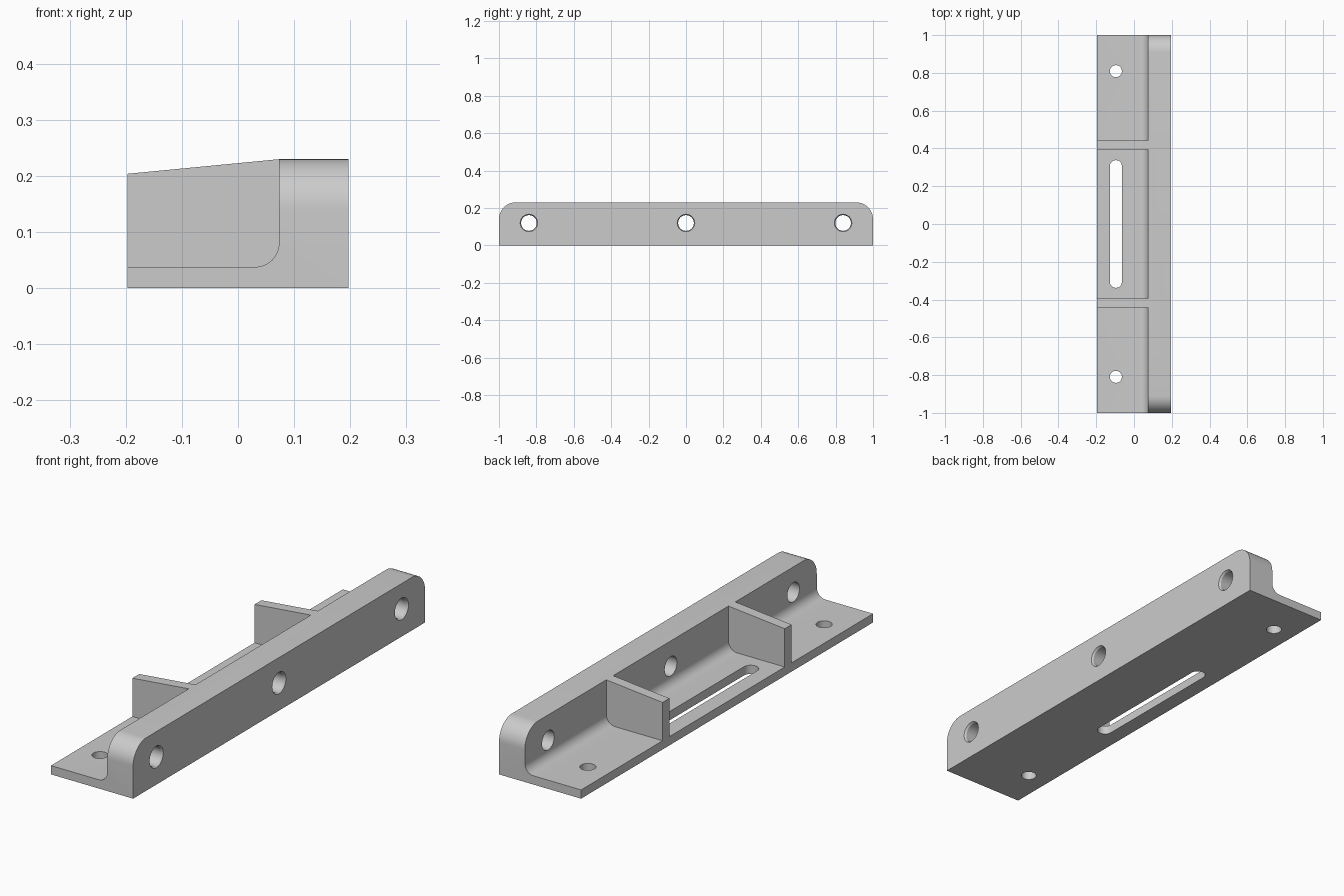
import bpy
import bmesh
from math import pi, cos, sin, radians
from mathutils import Vector

cube = bpy.data.objects.get("Cube")
if cube:
    bpy.data.objects.remove(cube, do_unlink=True)

# Overall sizes
HALF_X, HALF_Y, TOP = 0.197, 1.0, 0.23
PLATE, WALL_X, FILLET, CORNER = 0.038, 0.073, 0.042, 0.09
HOLE_X = -0.096

grey = bpy.data.materials.new("plain grey")
grey.use_nodes = True
grey.diffuse_color = (0.6, 0.6, 0.6, 1)
grey.node_tree.nodes["Principled BSDF"].inputs["Base Color"].default_value = grey.diffuse_color


def arc(cx, cy, r, start, end, steps=12):
    angles = [radians(start + (end - start) * i / steps) for i in range(steps + 1)]
    return [(cx + r * cos(a), cy + r * sin(a)) for a in angles]


def loft(name, rings):
    """Closed solid through rings of equal point count."""
    bm = bmesh.new()
    loops = [[bm.verts.new(p) for p in ring] for ring in rings]
    n = len(loops[0])
    for a, b in zip(loops, loops[1:]):
        for i in range(n):
            bm.faces.new((a[i], a[(i + 1) % n], b[(i + 1) % n], b[i]))
    bm.faces.new(loops[0])
    bm.faces.new(loops[-1])
    bmesh.ops.recalc_face_normals(bm, faces=bm.faces)
    mesh = bpy.data.meshes.new(name)
    bm.to_mesh(mesh)
    bm.free()
    mesh.materials.append(grey)
    obj = bpy.data.objects.new(name, mesh)
    bpy.context.collection.objects.link(obj)
    return obj


def along_x(y, z, stations):
    """Round rings facing x, from (x, radius) stations."""
    return [[(x, py, pz) for py, pz in arc(y, z, r, 0, 345, 23)] for x, r in stations]


def combine(target, tool, operation):
    mod = target.modifiers.new("combine", 'BOOLEAN')
    mod.object, mod.operation, mod.solver = tool, operation, 'EXACT'
    bpy.context.view_layer.objects.active = target
    bpy.ops.object.modifier_apply(modifier=mod.name)
    bpy.data.objects.remove(tool, do_unlink=True)


# L-shaped body with an inner fillet
section = [(-HALF_X, 0), (HALF_X, 0), (HALF_X, TOP), (WALL_X, TOP)]
section += arc(WALL_X - FILLET, PLATE + FILLET, FILLET, 0, -90)
section += [(-HALF_X, PLATE)]
bracket = loft("angle_bracket", [[(x, y, z) for x, z in section] for y in (-HALF_Y, HALF_Y)])

# Rounded upper ends of the wall
for side in (-1, 1):
    c = HALF_Y - CORNER
    edge = [(c, TOP + 0.1), (c, TOP)] + arc(c, TOP - CORNER, CORNER, 90, 0)[1:]
    edge += [(HALF_Y + 0.1, TOP - CORNER), (HALF_Y + 0.1, TOP + 0.1)]
    cutter = loft("corner_cutter", [[(x, side * y, z) for y, z in edge] for x in (-0.3, 0.3)])
    combine(bracket, cutter, 'DIFFERENCE')

# Two gussets with sloping tops
for side in (-1, 1):
    outline = [(-HALF_X, 0.02), (0.1, 0.02), (0.1, TOP), (WALL_X, TOP), (-HALF_X, 0.204)]
    gusset = loft("gusset", [[(x, side * y, z) for x, z in outline] for y in (0.395, 0.442)])
    combine(bracket, gusset, 'UNION')

# Wall holes, chamfered on the outer face
for y in (-0.84, 0, 0.84):
    stations = [(0.03, 0.042), (HALF_X - 0.008, 0.042), (HALF_X, 0.047), (HALF_X + 0.05, 0.047)]
    combine(bracket, loft("wall_hole_cutter", along_x(y, 0.12, stations)), 'DIFFERENCE')

# Plate holes and the long slot
r = 0.032
outlines = [arc(HOLE_X, y, r, 0, 345, 23) for y in (-0.809, 0.809)]
outlines.append(arc(HOLE_X, 0.338 - r, r, 0, 180) + arc(HOLE_X, r - 0.338, r, 180, 360))
for outline in outlines:
    cutter = loft("plate_cutter", [[(x, y, z) for x, y in outline] for z in (-0.05, 0.1)])
    combine(bracket, cutter, 'DIFFERENCE')

# Smooth the curves, keep the edges crisp
bpy.ops.object.select_all(action='DESELECT')
bracket.select_set(True)
bpy.context.view_layer.objects.active = bracket
bpy.ops.object.shade_smooth_by_angle(angle=radians(30))
